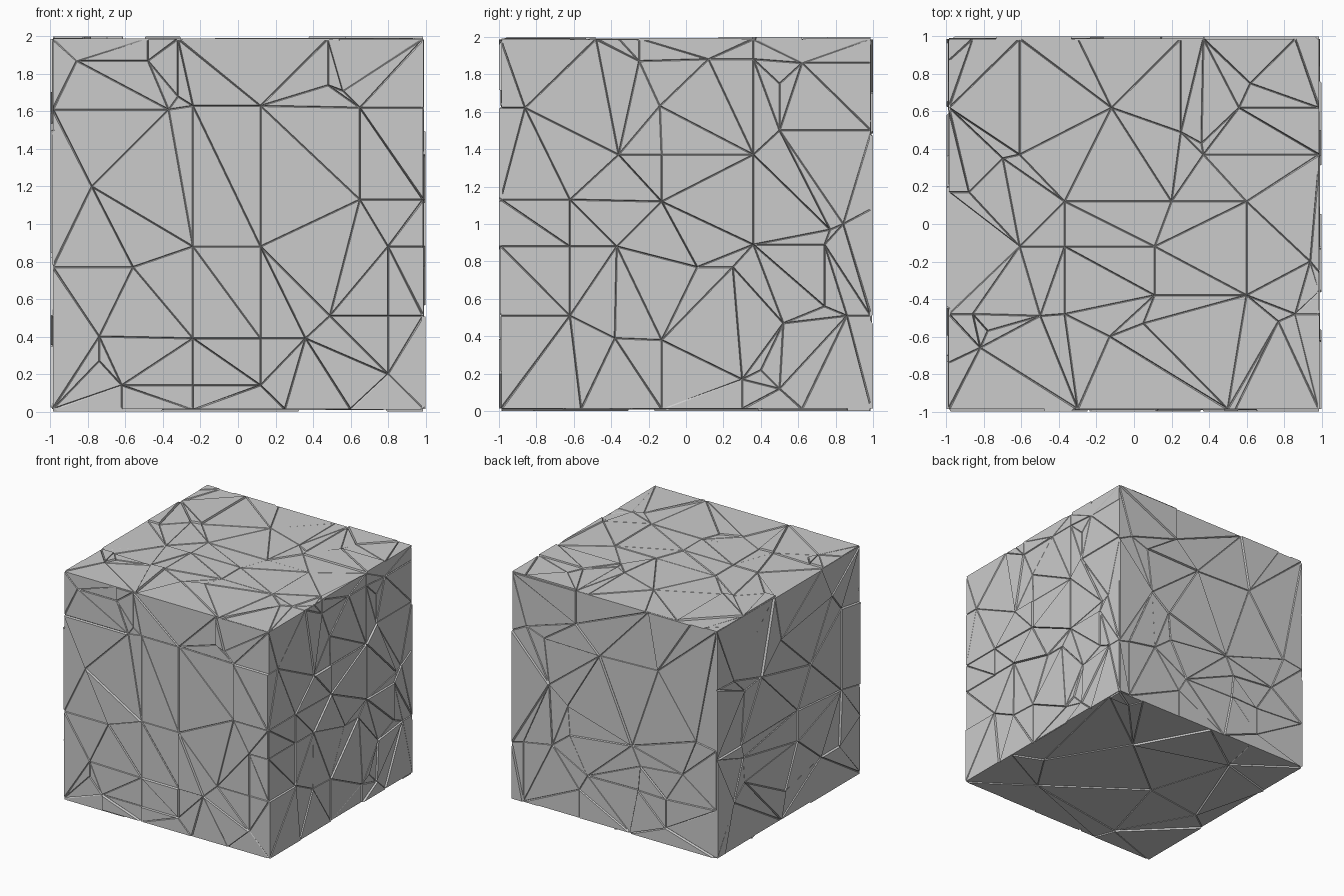
import bpy, bmesh, random
from collections import Counter
from mathutils import Vector, Matrix
from mathutils.geometry import delaunay_2d_cdt

random.seed(4)
EDGE, BASE, GAP = 0.986, 0.979, 0.004
LEVELS = [0.982, 0.984, 0.986, 0.988, 0.99, 0.993, 0.999]


def snap(c):
    return EDGE if c > 0.96 else -EDGE if c < -0.96 else c


def split_square(pts, edges):
    """Split at crossings, drop loose ends, return clean polygons."""
    verts, edges = delaunay_2d_cdt(pts, edges, [], 2, 1e-4)[:2]
    edges = list({tuple(sorted(e)) for e in edges})
    while True:
        degree = Counter(i for e in edges for i in e)
        kept = [e for e in edges if min(degree[e[0]], degree[e[1]]) > 1]
        if len(kept) == len(edges):
            break
        edges = kept
    used = sorted({i for e in edges for i in e})
    remap = {old: new for new, old in enumerate(used)}
    verts, _, faces = delaunay_2d_cdt([verts[i] for i in used],
                                      [(remap[a], remap[b]) for a, b in edges], [], 3, 1e-4)[:3]
    return verts, [f for f in faces if len(set(f)) == len(f)]


def panel_sheet(name, right, up, seams, v0=0.0):
    """Cut a square cube side along seam polylines and raise every panel by its own amount."""
    pts, edges = [], []

    def index(p):
        for i, q in enumerate(pts):
            if (p - q).length < 0.025:
                return i
        pts.append(p)
        return len(pts) - 1

    corners = [index(Vector(c)) for c in ((-EDGE, -EDGE), (EDGE, -EDGE), (EDGE, EDGE), (-EDGE, EDGE))]
    edges += [(corners[i], corners[(i + 1) % 4]) for i in range(4)]
    for seam in seams:
        ids = [index(Vector((snap(u), snap(v - v0)))) for u, v in seam]
        edges += [(a, b) for a, b in zip(ids, ids[1:]) if a != b]
    verts, faces = split_square(pts, edges)

    bm = bmesh.new()
    bv = [bm.verts.new((v.x, v.y, BASE)) for v in verts]
    for f in faces:
        bm.faces.new([bv[i] for i in f])
    bm.normal_update()
    bmesh.ops.reverse_faces(bm, faces=[f for f in bm.faces if f.normal.z < 0])
    for f in bm.faces[:]:
        height = random.choice(LEVELS)
        bmesh.ops.inset_individual(bm, faces=[f], thickness=GAP, use_even_offset=True)
        for v in f.verts:
            v.co.z = height
            for k in (0, 1):  # keep cube edges sharp
                if abs(v.co[k]) > EDGE - GAP * 1.5:
                    v.co[k] = EDGE if v.co[k] > 0 else -EDGE
    r, u = Vector(right), Vector(up)
    m = Matrix((r, u, r.cross(u))).transposed().to_4x4()
    bm.transform(Matrix.Translation((0, 0, 1)) @ m)
    me = bpy.data.meshes.new(name)
    bm.to_mesh(me)
    bm.free()
    bpy.context.collection.objects.link(bpy.data.objects.new(name, me))


# Solid body under the panels
bpy.ops.mesh.primitive_cube_add(size=BASE * 2 - 0.004, location=(0, 0, 1))
bpy.context.object.name = "core"

panel_sheet("front_panels", (1, 0, 0), (0, 0, 1), [
    [(-1, 2), (-.86, 1.87), (-.48, 1.87), (-.48, 2)],
    [(-.48, 1.87), (-.32, 1.68), (-.32, 2)],
    [(-1, 1.61), (-.37, 1.61), (-.78, 1.2), (-.56, .77), (-1, .77)],
    [(-.32, 1.68), (-.37, 1.61)], [(-.32, 1.68), (-.24, 1.63)],
    [(-.56, .77), (-.74, .4), (-.74, .27), (-.62, .14), (-.24, .14), (-.24, .39), (.12, .39)],
    [(-.62, .14), (-.62, 0)], [(-.74, .27), (-1, 0)], [(-.24, .14), (-.24, 0)],
    [(.12, .88), (-.24, .88), (-.24, 1.63), (.12, 1.63), (.12, .88)],
    [(.12, 1.63), (.48, 1.74), (.56, 1.71), (.65, 1.62), (1, 1.62)],
    [(.48, 1.74), (.48, 2)],
    [(.65, 1.62), (.65, 1.13), (1, 1.13)],
    [(.12, .88), (.65, 1.13), (.8, .88), (1, .88)],
    [(.8, .88), (.8, .51), (1, .51)],
    [(.12, .88), (.49, .51), (.8, .51), (.8, .2), (.6, 0)],
    [(.12, .88), (.12, .39), (.12, .14), (.25, 0)],
    [(.12, .39), (.36, .39), (.49, .51)]], 1)

panel_sheet("right_panels", (0, 1, 0), (0, 0, 1), [
    [(-.48, 2), (-.86, 1.62), (-1, 1.62)], [(-.86, 1.62), (-.36, 1.37)],
    [(-.36, 2), (-.25, 1.87), (-.25, 2)],
    [(-.25, 1.87), (-.14, 1.63), (-.13, 1.37)],
    [(-.14, 1.63), (.12, 1.88), (.36, 1.88), (.36, 2)],
    [(-1, 1.13), (-.62, 1.13), (-.36, 1.37), (-.13, 1.37), (.36, 1.37), (.5, 1.5), (1, 1.5)],
    [(.5, 1.5), (.5, 1.75), (.62, 1.86), (1, 1.86)],
    [(-.13, 1.37), (-.13, 1.12), (-.37, .88), (-.62, .88), (-1, .88)],
    [(-.62, 1.13), (-.62, .88), (-.62, .51), (-1, .51)],
    [(-.62, .51), (-.38, .39), (-.37, .88)], [(-.38, .39), (-.56, 0)],
    [(-.13, 1.12), (.06, .77), (-.13, .38), (-.13, 0)],
    [(.36, 1.37), (.36, .89), (.25, .77), (.06, .77)],
    [(.36, .89), (.74, .89), (.74, .56), (.86, .51), (1, .51)],
    [(.74, .89), (.77, .97), (.84, 1), (1, 1.08)],
    [(.74, .56), (.52, .47), (.4, .22), (.3, .17), (-.13, .38)],
    [(.3, .17), (.3, 0)], [(.4, .22), (.5, .12), (.62, 0)]], 1)

panel_sheet("top_panels", (1, 0, 0), (0, 1, 0), [
    [(-1, .87), (-.86, 1)],
    [(-1, .62), (-.7, .35), (-.61, .37), (-.61, 1)],
    [(-1, .17), (-.88, .17), (-.7, .35)],
    [(-.61, .37), (-.12, .62), (-.3, 1)],
    [(-.12, .62), (.25, .49), (.25, 1)],
    [(.25, .49), (.36, .43), (.37, 1)],
    [(.36, .43), (.37, .37), (1, .37)],
    [(.36, .43), (.56, .62), (1, .62)], [(.56, .62), (.62, .75), (.86, 1)],
    [(.37, .37), (.2, .12), (-.37, .12), (-.61, .37)],
    [(-.37, .12), (-.37, -.12), (-.37, -.48)],
    [(-.88, .17), (-.61, -.12), (-.37, -.12), (.11, -.12), (.11, -.38), (.6, -.38), (.6, .12), (.37, .37)],
    [(.6, .12), (.94, -.2), (1, -.26)],
    [(.6, -.38), (.77, -.52), (.54, -1)], [(.77, -.52), (.86, -.48), (1, -.48)],
    [(.86, -.48), (1, -.36)],
    [(-1, -.48), (-.86, -.48), (-.78, -.57), (-.5, -.49), (-.37, -.48), (-.13, -.6), (.05, -.53), (.5, -1)],
    [(-.13, -.6), (-.3, -1)], [(-.78, -.57), (-.82, -.66), (-1, -.74)]])

panel_sheet("back_panels", (-1, 0, 0), (0, 0, 1), [
    [(-1, 1.48), (-.85, 1.55), (-.68, 1.49), (-.37, 1.7), (-.37, 2)],
    [(-.85, 1.55), (-.63, 1.1), (-.45, .96)],
    [(-.37, 1.7), (-.14, 1.48), (-.45, .96), (-.43, .71), (-.26, .4), (.23, .41), (.25, .62)],
    [(-.43, .71), (.17, .78), (.25, .62), (.66, .66), (.79, .98), (1, .95)],
    [(-.14, 1.48), (.42, 1.5), (.17, .78)],
    [(.42, 1.5), (.79, .98)], [(.42, 1.5), (.33, 2)], [(.42, 1.5), (.74, 2)],
    [(-1, .5), (-.88, .53), (-.6, .58), (-.43, .71)],
    [(-.88, .53), (-.88, 0)], [(-.26, .4), (-.34, .26), (-.34, 0)],
    [(.23, .41), (.5, .4), (.66, .66)], [(.66, .66), (1, .43)],
    [(.5, .4), (.5, .15), (.15, 0)]], 1)

panel_sheet("left_panels", (0, -1, 0), (0, 0, 1), [
    [(-1, 1.48), (-.75, 1.47), (-.6, 1.33), (-.37, 1.36), (.13, .88), (.31, 1.21)],
    [(-.37, 1.36), (-.11, 1.59), (.31, 1.21), (.73, 1.54), (1, 1.5)],
    [(-.11, 1.59), (-.2, 2)], [(.73, 1.54), (.6, 1.7), (.45, 2)],
    [(.31, 1.21), (.73, .83), (1, .78)],
    [(.13, .88), (.13, .61), (-.04, .24), (-.1, 0)],
    [(-1, .87), (-.65, .87), (-.62, .75), (-.6, .53), (-.75, .41), (-.87, 0)],
    [(-.65, .87), (-.6, 1.33)], [(-.62, .75), (.13, .61), (.45, .35), (.7, .35), (1, .51)],
    [(.7, .35), (.73, .83)]], 1)

panel_sheet("bottom_panels", (-1, 0, 0), (0, 1, 0), [
    [(-1, .86), (-.78, .86), (-.33, .38), (0, 1)],
    [(-.78, .86), (-.73, 1)],
    [(-.33, .38), (.27, -.1), (.5, .64), (.43, 1)],
    [(.5, .64), (1, .5)],
    [(.27, -.1), (.82, -.18), (1, -.3)],
    [(-1, -.4), (-.73, -.29), (.27, -.1), (.47, -.81), (.4, -1)],
    [(-.73, -.29), (-.5, -.65), (-.6, -1)]])
